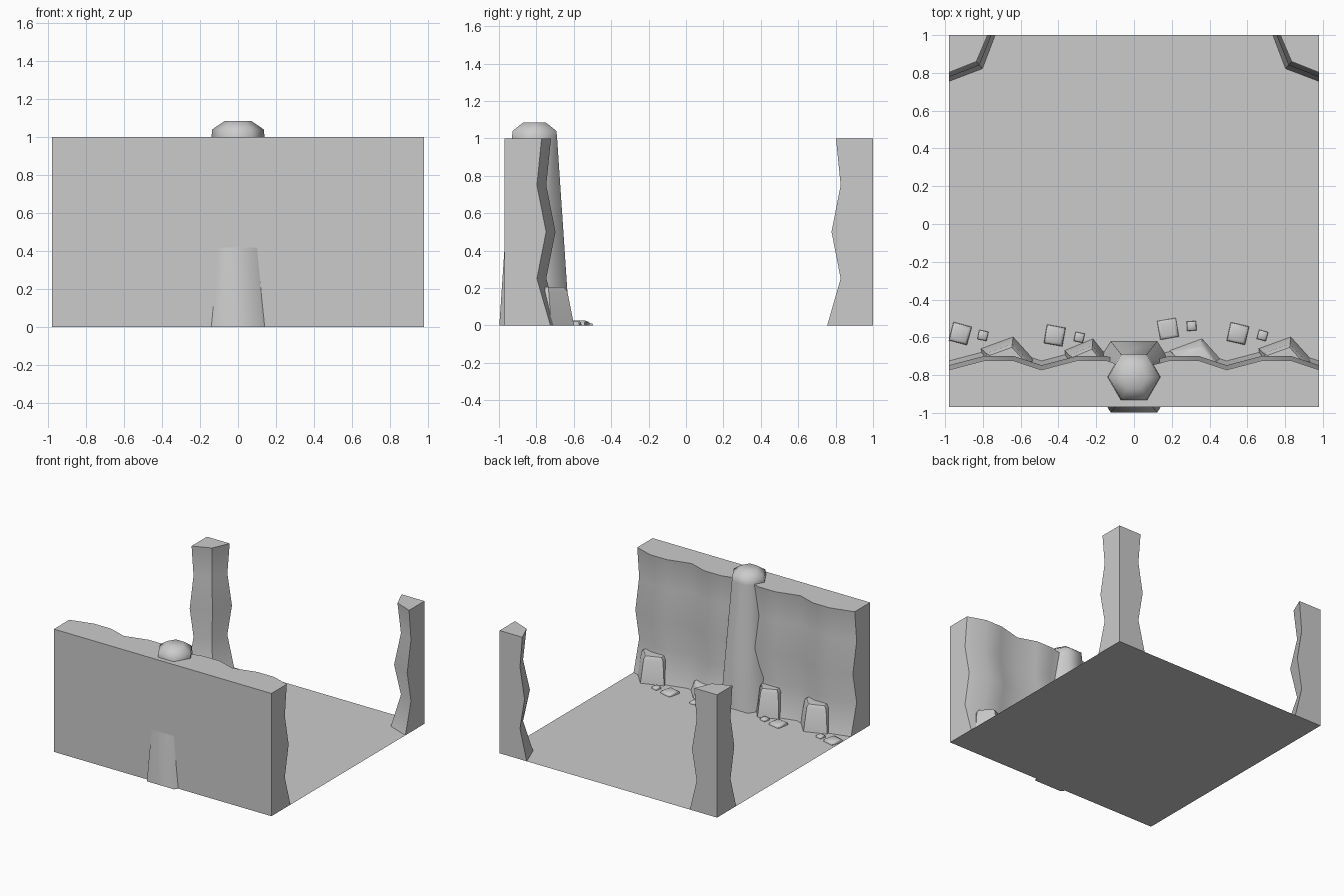
import bpy, bmesh, math

if "Cube" in bpy.data.objects:
    bpy.data.objects.remove(bpy.data.objects["Cube"])

HALF, BACK, FRONT = 0.98, 1.0, -0.97
# erosion profile shared by wall and corner pillars: (height, outward offset)
EROSION = [(0, .047), (.25, -.025), (.5, .024), (.75, -.025), (1, 0)]


def loft(name, rings, angle=40):
    """Closed solid skinned through equal-length rings of 3D points."""
    bm = bmesh.new()
    rows = [[bm.verts.new(p) for p in ring] for ring in rings]
    n = len(rows[0])
    for a, b in zip(rows, rows[1:]):
        for i in range(n):
            j = (i + 1) % n
            bm.faces.new((a[i], a[j], b[j], b[i]))
    bm.faces.new(rows[0][::-1])
    bm.faces.new(rows[-1])
    bmesh.ops.recalc_face_normals(bm, faces=bm.faces)
    mesh = bpy.data.meshes.new(name)
    bm.to_mesh(mesh)
    bm.free()
    ob = bpy.data.objects.new(name, mesh)
    bpy.context.collection.objects.link(ob)
    bpy.ops.object.select_all(action='DESELECT')
    ob.select_set(True)
    bpy.context.view_layer.objects.active = ob
    bpy.ops.object.shade_smooth_by_angle(angle=math.radians(angle))
    return ob


# floor: single flat sheet
bpy.ops.mesh.primitive_plane_add(size=1, location=(0, (BACK + FRONT) / 2, 0))
floor = bpy.context.object
floor.name = "floor"
floor.scale = (2 * HALF, BACK - FRONT, 1)

# wall: flat outside, four wavy bays inside
wave = []
for bay in range(4):
    x0 = -HALF + bay * HALF / 2
    wave += [(x0, -.772), (x0 + .19, -.722), (x0 + .34, -.722)]
wave.append((HALF, -.772))
loft("wall", [[(HALF, FRONT, z), *[(x, y + d, z) for x, y in reversed(wave)],
               (-HALF, FRONT, z)] for z, d in EROSION])

# corner pillars, mirrored
for side, label in ((-1, "left"), (1, "right")):
    loft(label + "_corner_pillar",
         [[(side * HALF, BACK, z), (side * (.775 - d * .85), BACK, z),
           (side * (.835 - d * .7), .86 - d * .8, z), (side * HALF, .802 - d, z)]
          for z, d in EROSION])


# central column: tapered hexagon piercing the wall, with a rounded cap
def hexagon(z, rx, ry):
    return [(rx * math.cos(k * math.pi / 3),
             -.81 + ry * math.sin(k * math.pi / 3) / math.sin(math.pi / 3), z)
            for k in range(6)]


loft("column", [hexagon(0, .245, .188), hexagon(1, .14, .121),
                hexagon(1.04, .136, .117), hexagon(1.085, .07, .06)], 65)

# leaning boulders at the wall foot: x, y, width scale, height
BOULDER = [(-.15, 0), (.02, .062), (.13, -.06), (.10, -.14), (-.13, -.12)]
for i, (x, y, s, h) in enumerate([(-.66, -.66, 1, .205), (-.235, -.67, .88, .215),
                                  (.34, -.67, 1, .09), (.81, -.66, 1, .205)]):
    levels = [(0, 1, 0), (.88, .82, -.025), (1, .68, -.035)]
    loft(f"boulder_{i + 1}",
         [[(x + px * s * t, y + py * t + lean, h * f) for px, py in BOULDER]
          for f, t, lean in levels], 50)

# pebbles: x, y, size, turn in degrees
PEBBLES = [(-.92, -.58, .10, -15), (-.80, -.59, .05, -12), (-.42, -.59, .10, -10),
           (-.29, -.60, .05, -12), (.18, -.555, .10, 10), (.305, -.54, .05, 3),
           (.55, -.58, .10, -13), (.68, -.59, .05, -15)]
for i, (x, y, s, turn) in enumerate(PEBBLES):
    h = .025 if s > .06 else .02
    if i == 4:
        h = .012  # mostly sunk in the floor

    def square(z, k):
        return [(x + s * k * .707 * math.cos(math.radians(turn + 45 + q * 90)),
                 y + s * k * .707 * math.sin(math.radians(turn + 45 + q * 90)), z)
                for q in range(4)]
    loft(f"pebble_{i + 1}", [square(0, 1), square(h * .7, .95), square(h, .7)], 60)
